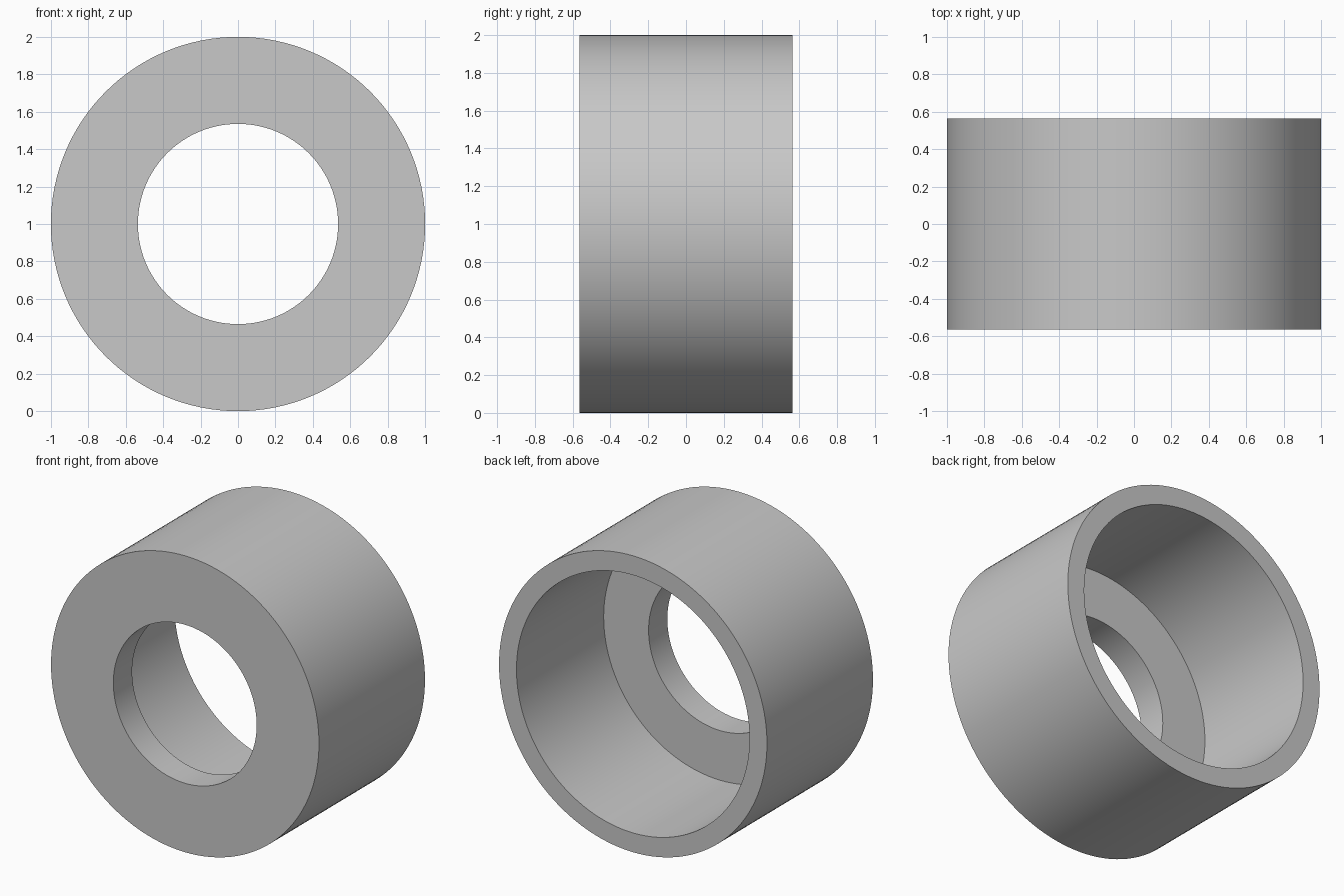
import bpy
import bmesh
from math import radians, tau
from mathutils import Matrix, Vector

cube = bpy.data.objects.get("Cube")
if cube:
    bpy.data.objects.remove(cube, do_unlink=True)

# Plain grey material
grey = bpy.data.materials.new("light_grey")
grey.use_nodes = True
colour = (0.58, 0.58, 0.58, 1)
grey.diffuse_color = colour
grey.node_tree.nodes["Principled BSDF"].inputs["Base Color"].default_value = colour

# Dimensions of the cup-shaped bushing
SEGMENTS = 128
OUTER, BORE, HOLE = 1.0, 0.87, 0.535
HALF_DEPTH, FLANGE = 0.565, 0.2
front, back = -HALF_DEPTH, HALF_DEPTH
step = front + FLANGE

# Closed wall section as (radius, y), turned around the y axis
profile = [(HOLE, front), (OUTER, front), (OUTER, back),
           (BORE, back), (BORE, step), (HOLE, step)]

bm = bmesh.new()
rings = []
for i in range(SEGMENTS):
    turn = Matrix.Rotation(tau * i / SEGMENTS, 3, "Y")
    rings.append([bm.verts.new(turn @ Vector((r, y, 0)) + Vector((0, 0, OUTER)))
                  for r, y in profile])
for i, ring in enumerate(rings):
    following = rings[(i + 1) % SEGMENTS]
    for j in range(len(profile)):
        k = (j + 1) % len(profile)
        bm.faces.new((ring[j], ring[k], following[k], following[j]))
bmesh.ops.recalc_face_normals(bm, faces=bm.faces)

mesh = bpy.data.meshes.new("flanged_bushing")
bm.to_mesh(mesh)
bm.free()
mesh.materials.append(grey)
bushing = bpy.data.objects.new("flanged_bushing", mesh)
bpy.context.collection.objects.link(bushing)

# Smooth curved walls, crisp rims
bpy.ops.object.select_all(action="DESELECT")
bushing.select_set(True)
bpy.context.view_layer.objects.active = bushing
bpy.ops.object.shade_smooth_by_angle(angle=radians(30))
